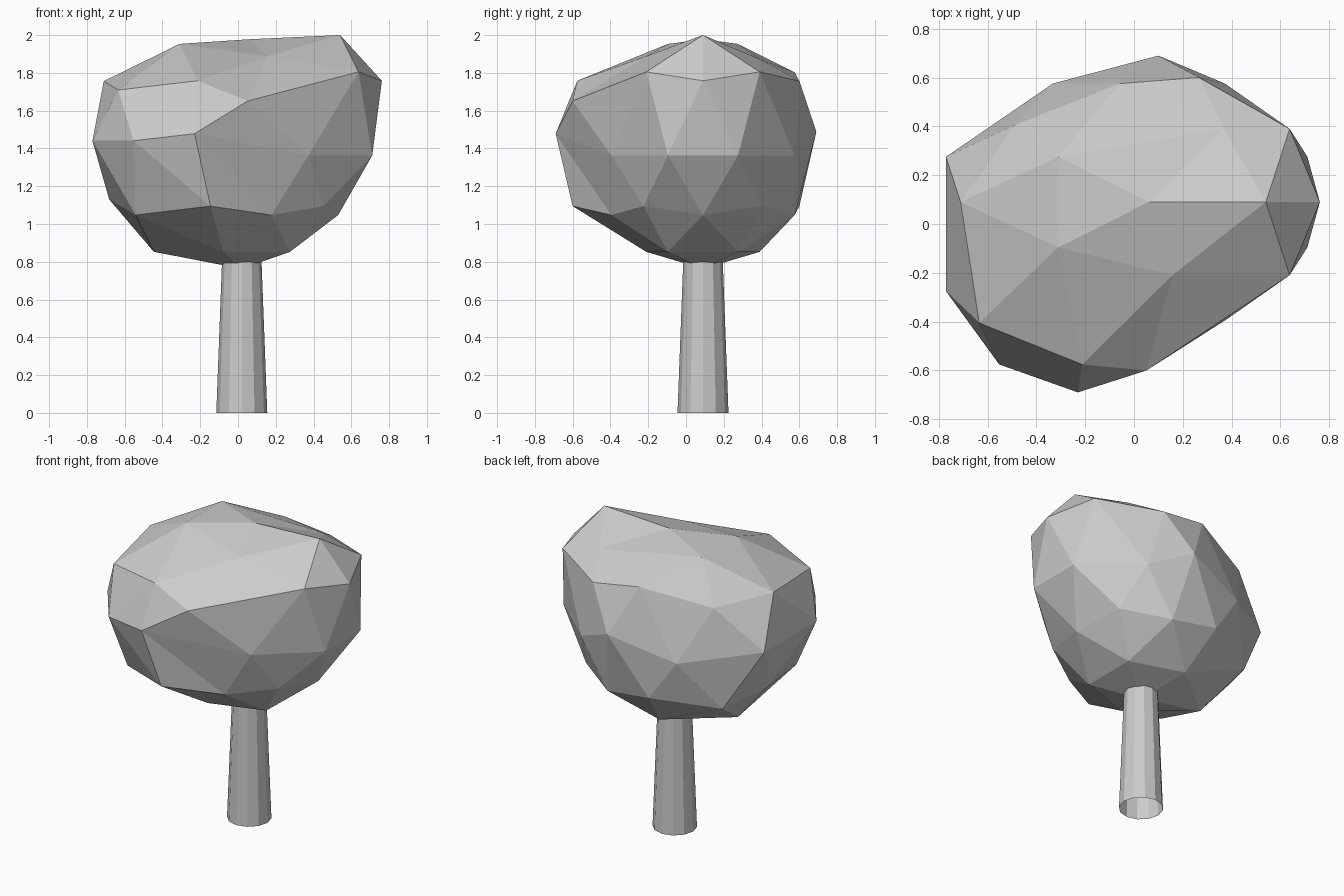
import bpy, bmesh
from math import radians, sin, cos
from mathutils import Vector

cube = bpy.data.objects.get("Cube")
if cube:
    bpy.data.objects.remove(cube, do_unlink=True)

grey = bpy.data.materials.new("plain_grey")
grey.use_nodes = True
colour = (0.6, 0.6, 0.6, 1)
grey.diffuse_color = colour
for node in grey.node_tree.nodes:
    if node.type == 'BSDF_PRINCIPLED':
        node.inputs["Base Color"].default_value = colour


def add_object(name, bm):
    mesh = bpy.data.meshes.new(name)
    bm.to_mesh(mesh)
    bm.free()
    mesh.materials.append(grey)
    obj = bpy.data.objects.new(name, mesh)
    bpy.context.collection.objects.link(obj)
    return obj


axis = Vector((0.02, 0.09, 0))

# Trunk: open tapered tube that ends inside the crown
trunk_height = 0.9
bm = bmesh.new()
bmesh.ops.create_cone(bm, cap_ends=False, segments=12, radius1=0.135,
                      radius2=0.101, depth=trunk_height)
bmesh.ops.translate(bm, verts=bm.verts, vec=axis + Vector((0, 0, trunk_height / 2)))
add_object("trunk", bm)

# Named corners of the icosahedron behind the crown
RING = 0.4472


def ring_corner(angle, z):
    a = radians(angle)
    return Vector((2 * RING * cos(a), 2 * RING * sin(a), z))


corners = {"bottom": Vector((0, 0, -1)), "top": Vector((0, 0, 1))}
low_names = ["low_right_back", "low_back", "low_left", "low_front", "low_right_front"]
high_names = ["right", "back", "left_back", "left_front", "front"]
for i in range(5):
    corners[low_names[i]] = ring_corner(36 + 72 * i, -RING)
    corners[high_names[i]] = ring_corner(72 * i, RING)

# Pulls that make the crown lopsided: offset, then corners or edge midpoints
pulls = [
    ((0.205, 0, 0.127), ["right", "right+top", "right+front", "right+back"]),
    ((0.12, 0, 0), ["right+low_right_front", "right+low_right_back"]),
    ((0.08, 0, 0.125), ["back", "back+low_back", "back+left_back"]),
    ((0.25, 0, 0), ["back+top"]),
    ((-0.075, 0, 0.08), ["left_back", "left_back+top", "left_front+top",
                         "left_front+front"]),
    ((-0.22, 0, 0.078), ["left_front", "left_front+left_back", "left_front+low_left",
                         "left_back+low_left", "left_front+low_front"]),
    ((-0.15, 0, 0), ["low_left+bottom", "low_left+low_front", "low_left+low_back"]),
    ((-0.165, 0, 0.035), ["low_left"]),
    ((0.04, 0, 0.015), ["top", "top+front"]),
    ((-0.25, 0, 0.115), ["front+low_front"]),
    ((-0.135, 0, 0.02), ["front"]),
    ((0, -0.18, 0), ["front", "low_front", "left_front", "front+low_front",
                     "front+left_front", "left_front+low_left",
                     "left_front+low_front", "low_left+low_front"]),
]

# Crown: low-poly ball with pulled corners
bm = bmesh.new()
bmesh.ops.create_icosphere(bm, subdivisions=2, radius=1)
start = {v: v.co.normalized() for v in bm.verts}
for v, d in start.items():
    v.co = d * 0.6 + axis + Vector((0, 0, 1.363))
for offset, spots in pulls:
    for spot in spots:
        d = sum((corners[n] for n in spot.split("+")), Vector()).normalized()
        vert = max(start, key=lambda v: start[v].dot(d))
        vert.co += Vector(offset)
bmesh.ops.recalc_face_normals(bm, faces=bm.faces)
add_object("crown", bm)
